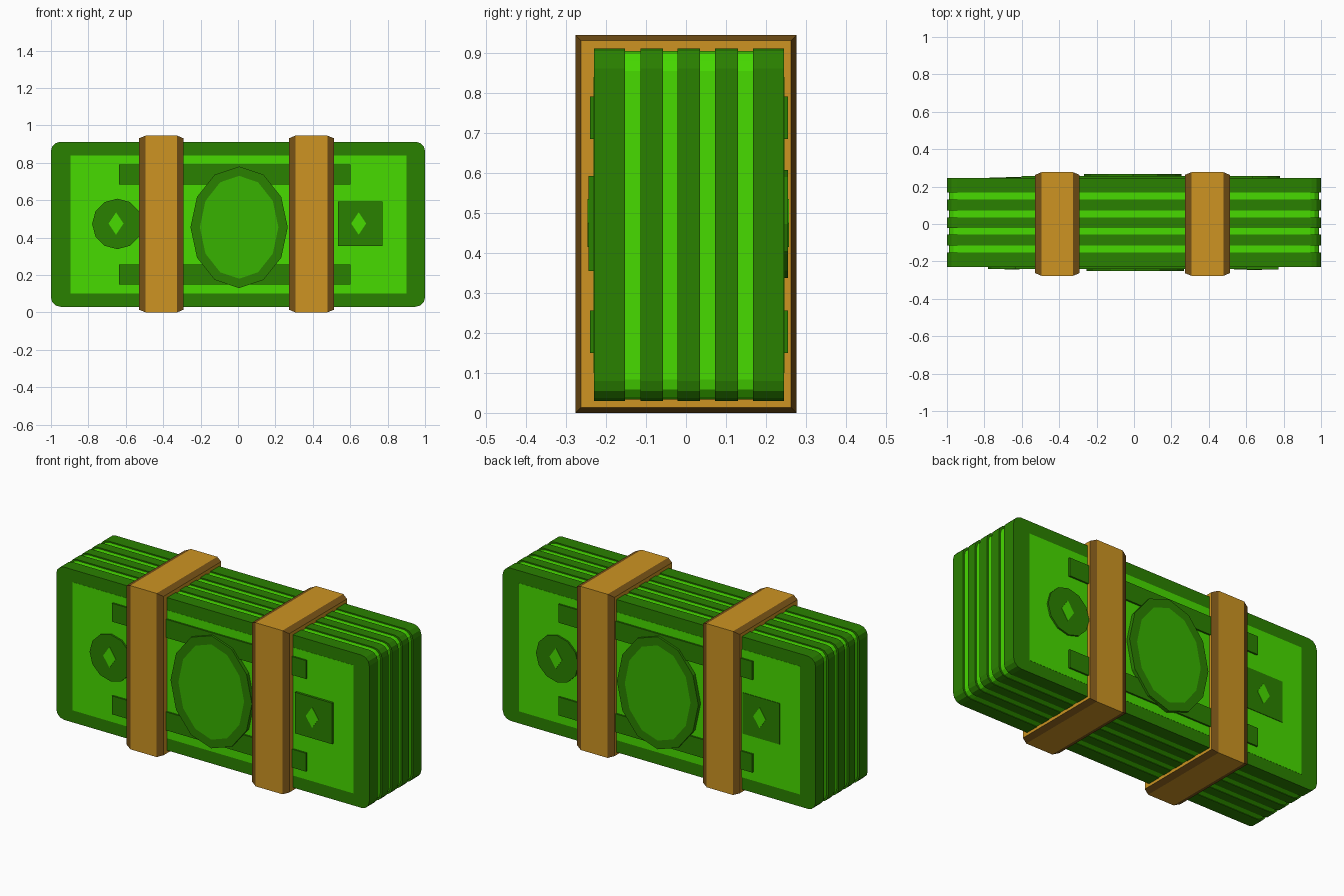
import bpy, bmesh, math
from mathutils import Matrix, Vector

cube = bpy.data.objects.get("Cube")
if cube:
    bpy.data.objects.remove(cube, do_unlink=True)


def material(name, rgb):
    # 8-bit display colour to linear
    lin = [((c / 255 + 0.055) / 1.055) ** 2.4 if c > 10 else c / 3295
           for c in rgb] + [1.0]
    m = bpy.data.materials.new(name)
    m.use_nodes = True
    m.diffuse_color = lin
    m.node_tree.nodes["Principled BSDF"].inputs["Base Color"].default_value = lin
    return m


dark = material("dark green", (42, 129, 0))
light = material("bright green", (71, 219, 0))
mid = material("medium green", (55, 178, 0))
gold = material("tan band", (205, 148, 34))
brown = material("brown edge", (119, 82, 22))


def finish(name, bm, *mats):
    bmesh.ops.recalc_face_normals(bm, faces=bm.faces)
    me = bpy.data.meshes.new(name)
    bm.to_mesh(me)
    bm.free()
    for m in mats:
        me.materials.append(m)
    ob = bpy.data.objects.new(name, me)
    bpy.context.collection.objects.link(ob)
    return ob


def box(name, lo, hi, mat, corner=0):
    """Box between two corners, optionally rounded as seen from the front."""
    lo, hi = Vector(lo), Vector(hi)
    bm = bmesh.new()
    bmesh.ops.create_cube(bm, size=1, matrix=Matrix.LocRotScale(
        (lo + hi) / 2, None, hi - lo))
    if corner:
        edges = [e for e in bm.edges
                 if abs(e.verts[0].co.y - e.verts[1].co.y) > 1e-4]
        bmesh.ops.bevel(bm, geom=edges, offset=corner, segments=3,
                        profile=0.5, affect='EDGES')
    return finish(name, bm, mat)


def disc(name, centre, radii, sides, y_front, y_back, *mats, inset=0):
    """Many-sided plate facing the front, with an optional inset centre."""
    bm = bmesh.new()
    verts = []
    for i in range(sides):
        a = 2 * math.pi * i / sides + math.pi / 2
        verts.append(bm.verts.new((centre[0] + radii[0] * math.cos(a), y_front,
                                   centre[1] + radii[1] * math.sin(a))))
    face = bm.faces.new(verts)
    out = bmesh.ops.extrude_face_region(bm, geom=[face])
    for v in out["geom"]:
        if isinstance(v, bmesh.types.BMVert):
            v.co.y = y_back
    bmesh.ops.recalc_face_normals(bm, faces=bm.faces)
    if inset:
        front = min(bm.faces, key=lambda f: f.calc_center_median().y)
        bmesh.ops.inset_region(bm, faces=[front], thickness=inset)
        front.material_index = 1
    return finish(name, bm, *mats)


# Stack: five dark sheets with a slightly smaller bright core between them
MID_Y, HALF = 0.0075, 0.2375
sheets = [(-0.23, -0.153), (-0.114, -0.057), (-0.021, 0.035),
          (0.073, 0.13), (0.168, 0.245)]
for i, (y0, y1) in enumerate(sheets):
    box(f"note_sheet_{i + 1}", (-1, y0, 0.03), (1, y1, 0.912), dark, 0.05)
box("stack_core", (-0.99, -0.2, 0.033), (0.99, 0.2, 0.905), light, 0.05)


# Printed face, made once for the front and turned around for the back
def note_face(side, square_y):
    base = -HALF + 0.01
    round_y = -0.248
    parts = [
        box(side + "_panel", (-0.895, -HALF - 0.001, 0.1),
            (0.9, base, 0.84), light),
        box(side + "_square_seal", (0.535, square_y, 0.355),
            (0.772, base, 0.592), dark),
        disc(side + "_round_seal", (-0.645, 0.473), (0.135, 0.135), 12,
             round_y, base, dark),
        disc(side + "_medallion", (0.006, 0.455), (0.26, 0.325), 12,
             -0.26, base, dark, mid, inset=0.05),
    ]
    # Plain bright lozenge on each seal
    for name, x, y in (("square", 0.645, square_y), ("round", -0.652, round_y)):
        parts.append(disc(f"{side}_{name}_lozenge", (x, 0.475), (0.04, 0.06), 4,
                          y - 0.002, y + 0.002, light))
    for name, z in (("lower", 0.15), ("upper", 0.685)):
        parts.append(box(f"{side}_{name}_stripe", (-0.637, -0.248, z),
                         (0.602, base, z + 0.106), dark))
    turn = math.pi if side == "back" else 0
    for p in parts:
        p.data.transform(Matrix.Translation((0, MID_Y, 0))
                         @ Matrix.Rotation(turn, 4, 'Z'))


note_face("front", -0.2515)
note_face("back", -0.2415)


# Paper bands with chamfered, darker rims
def band(name, x0, x1):
    bm = bmesh.new()
    rim, drop = 0.034, 0.014
    rings = []
    for x, s in ((x0, drop), (x0 + rim, 0), (x1 - rim, 0), (x1, drop)):
        y, z0, z1 = 0.277 - s, s, 0.945 - s
        rings.append([bm.verts.new((x, a, b)) for a, b in
                      ((-y, z0), (y, z0), (y, z1), (-y, z1))])
    for k in range(3):
        for i in range(4):
            j = (i + 1) % 4
            f = bm.faces.new((rings[k][i], rings[k][j],
                              rings[k + 1][j], rings[k + 1][i]))
            f.material_index = 0 if k == 1 else 1
    bm.faces.new(rings[0])
    bm.faces.new(rings[3])
    finish(name, bm, gold, brown)


band("right_band", -0.528, -0.292)
band("left_band", 0.273, 0.512)
